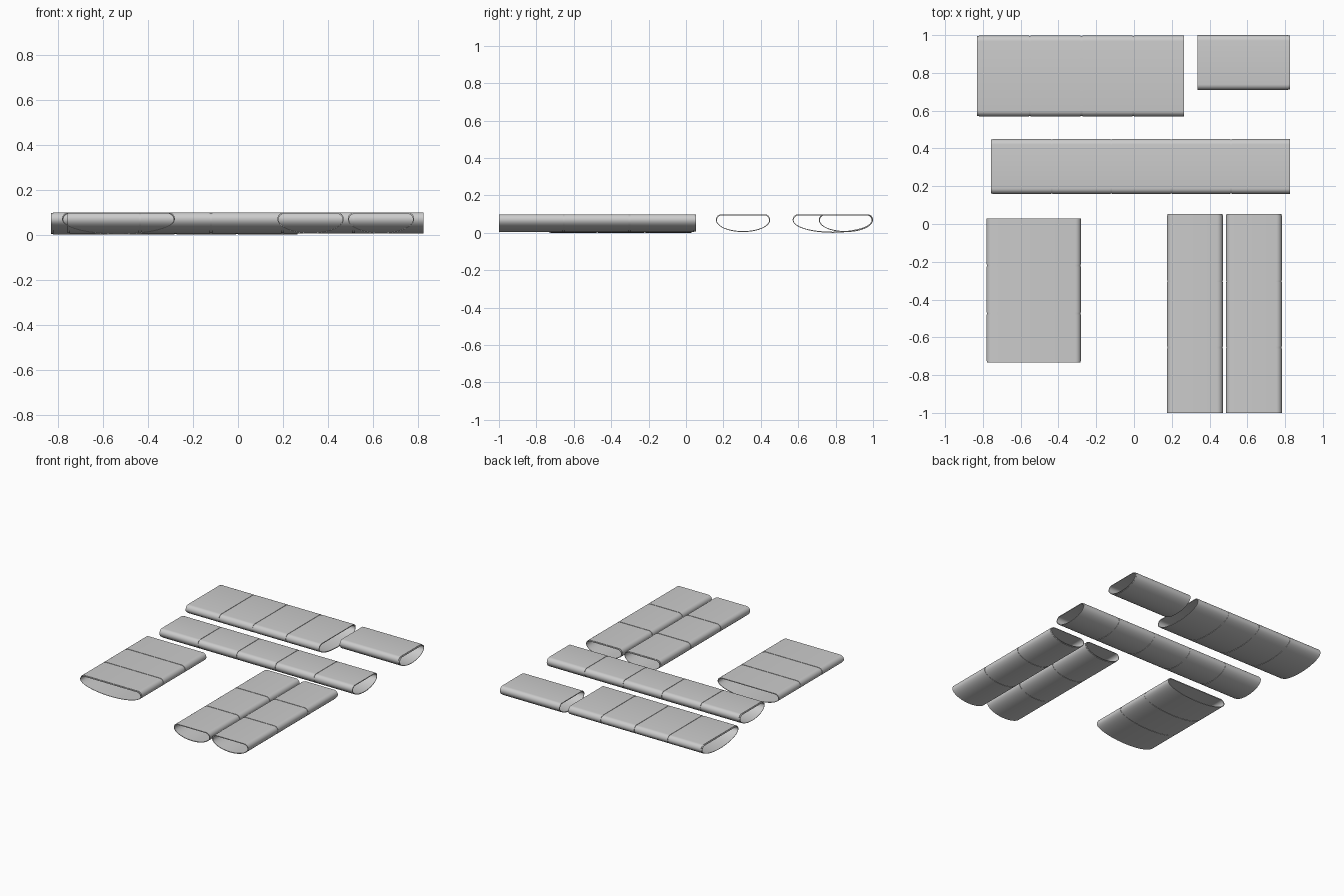
import bpy, bmesh, math
from mathutils import Vector

if "Cube" in bpy.data.objects:
    bpy.data.objects.remove(bpy.data.objects["Cube"])

H = 0.099       # channel height
WALL = 0.003    # shell thickness
LIP = 0.009     # length of the recessed joint lip
STEP = 0.0025   # depth of the recessed lip


def section(half, height):
    """Flat-topped, round-bottomed cross-section as (across, up) points."""
    zc = 0.068
    right = []
    for i in range(1, 13):
        a = i / 12 * math.pi / 2
        ellipse = zc - zc * math.cos(a)
        right.append((half * math.sin(a), ellipse))
    corner = min(0.03, half * 0.2)
    for i in range(1, 7):
        a = i / 6 * math.pi / 2
        right.append((half - corner * (1 - math.cos(a)), zc + (H - zc) * math.sin(a)))
    left = [(-u, z) for u, z in reversed(right)]
    pts = [(0, 0)] + right + left
    lift = H - height
    return [(u, lift + z * height / H) for u, z in pts]


def inset(pts, half, d):
    zc = H / 2
    return [(u * (half - d) / half, zc + (z - zc) * (zc - d) / zc) for u, z in pts]


def segment(name, axis, centre, half, lip_end, plain_end, height):
    """One open hollow segment, recessed at lip_end."""
    outer = section(half, height)
    lip = inset(outer, half, STEP)
    inner = inset(outer, half, STEP + WALL)
    s = 1 if plain_end > lip_end else -1
    shoulder = lip_end + s * LIP
    rings = [(lip, lip_end), (lip, shoulder), (outer, shoulder),
             (outer, plain_end), (inner, plain_end), (inner, lip_end)]
    bm = bmesh.new()
    loops = []
    for pts, t in rings:
        loops.append([bm.verts.new(Vector((t, centre + u, z)) if axis == "x"
                                   else Vector((centre + u, t, z))) for u, z in pts])
    n = len(outer)
    for k in range(len(loops)):
        a, b = loops[k], loops[(k + 1) % len(loops)]
        for i in range(n):
            j = (i + 1) % n
            bm.faces.new((a[i], a[j], b[j], b[i]))
    bmesh.ops.recalc_face_normals(bm, faces=bm.faces[:])
    mesh = bpy.data.meshes.new(name)
    bm.to_mesh(mesh)
    bm.free()
    ob = bpy.data.objects.new(name, mesh)
    bpy.context.collection.objects.link(ob)
    bpy.context.view_layer.objects.active = ob
    ob.select_set(True)
    bpy.ops.object.shade_smooth_by_angle(angle=math.radians(35))
    ob.select_set(False)


def channel(name, axis, lo, hi, start, end, count, height=H):
    """Row of equal segments; every segment's lip faces the start."""
    step = (end - start) / count
    for i in range(count):
        segment(f"{name}_segment_{i + 1}", axis, (lo + hi) / 2, (hi - lo) / 2,
                start + i * step, start + (i + 1) * step, height)


# Runs along x
channel("back_wide_channel", "x", 0.57, 0.998, -0.83, 0.265, 4)
channel("back_short_channel", "x", 0.71, 1.0, 0.825, 0.335, 1, 0.095)
channel("middle_long_channel", "x", 0.16, 0.45, -0.757, 0.825, 5, 0.095)
# Runs along y
channel("front_wide_channel", "y", -0.782, -0.28, -0.733, 0.03, 3)
channel("front_narrow_channel_left", "y", 0.175, 0.47, 0.053, -1.0, 3, 0.095)
channel("front_narrow_channel_right", "y", 0.488, 0.783, 0.053, -1.0, 3, 0.095)
